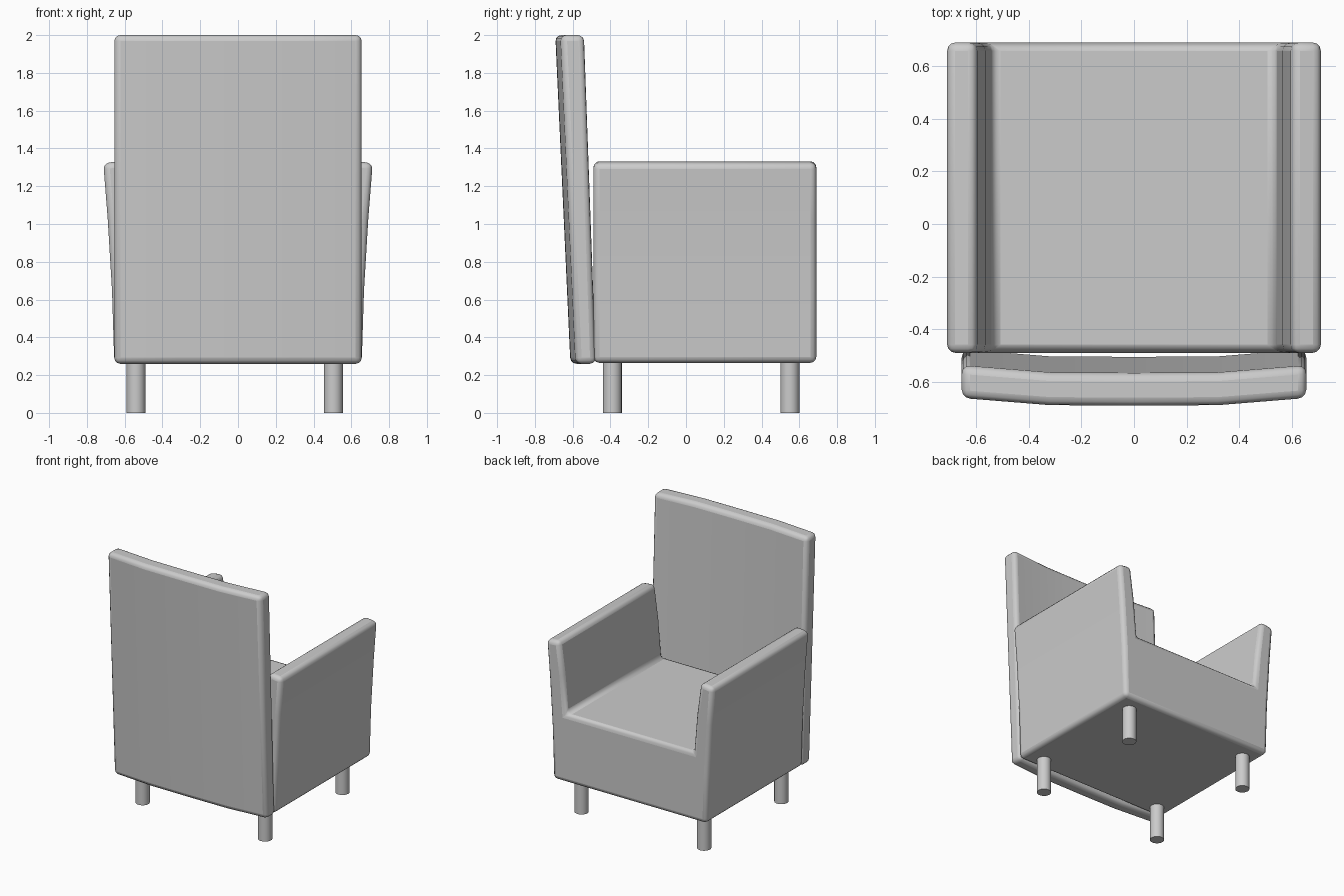
import bpy, bmesh

if "Cube" in bpy.data.objects:
    bpy.data.objects.remove(bpy.data.objects["Cube"])


def finish(bm, name, bevel):
    """Turn a bmesh into an object with softened upholstery edges."""
    bmesh.ops.recalc_face_normals(bm, faces=bm.faces)
    mesh = bpy.data.meshes.new(name)
    bm.to_mesh(mesh)
    bm.free()
    obj = bpy.data.objects.new(name, mesh)
    bpy.context.collection.objects.link(obj)
    mod = obj.modifiers.new("soft_edges", 'BEVEL')
    mod.width = bevel
    mod.segments = 3
    mod.limit_method = 'ANGLE'
    mod.angle_limit = 0.52
    bpy.ops.object.select_all(action='DESELECT')
    obj.select_set(True)
    bpy.context.view_layer.objects.active = obj
    bpy.ops.object.shade_smooth_by_angle(angle=0.6)
    return obj


def extrude_profile(points, vec):
    bm = bmesh.new()
    face = bm.faces.new([bm.verts.new(p) for p in points])
    ext = bmesh.ops.extrude_face_region(bm, geom=[face], use_keep_orig=True)
    new = [v for v in ext["geom"] if isinstance(v, bmesh.types.BMVert)]
    bmesh.ops.translate(bm, verts=new, vec=vec)
    return bm


# Seat and flared arms: one U-shaped section running front to back
half = [(0.655, 0.265), (0.667, 0.65), (0.69, 1.03), (0.713, 1.322),
        (0.60, 1.336), (0.565, 1.08), (0.54, 0.79)]
section = half + [(-x, z) for x, z in reversed(half)]
finish(extrude_profile([(x, -0.49, z) for x, z in section], (0, 1.18, 0)),
       "seat_and_arms", 0.032)

# Backrest: gently bowed plan, leaning back towards the top
bow = [(-0.655, 0.027), (-0.32, 0.0), (0.0, -0.002), (0.32, 0.0), (0.655, 0.027)]
plan = [(x, -0.61 + d) for x, d in bow] + [(x, -0.502 + d) for x, d in reversed(bow)]
bm = extrude_profile([(x, y, 0.26) for x, y in plan], (0, 0, 1.74))
for v in bm.verts:
    if v.co.z > 1:
        v.co.y += -0.08 if v.co.y < -0.55 else -0.063
finish(bm, "backrest", 0.032)

# Four round legs
for x, side in ((-0.54, "left"), (0.505, "right")):
    for y, end in ((-0.39, "back"), (0.55, "front")):
        bpy.ops.mesh.primitive_cylinder_add(vertices=24, radius=0.05, depth=0.28,
                                            location=(x, y, 0.14))
        leg = bpy.context.object
        leg.name = f"{end}_{side}_leg"
        bpy.ops.object.shade_smooth_by_angle(angle=0.6)
